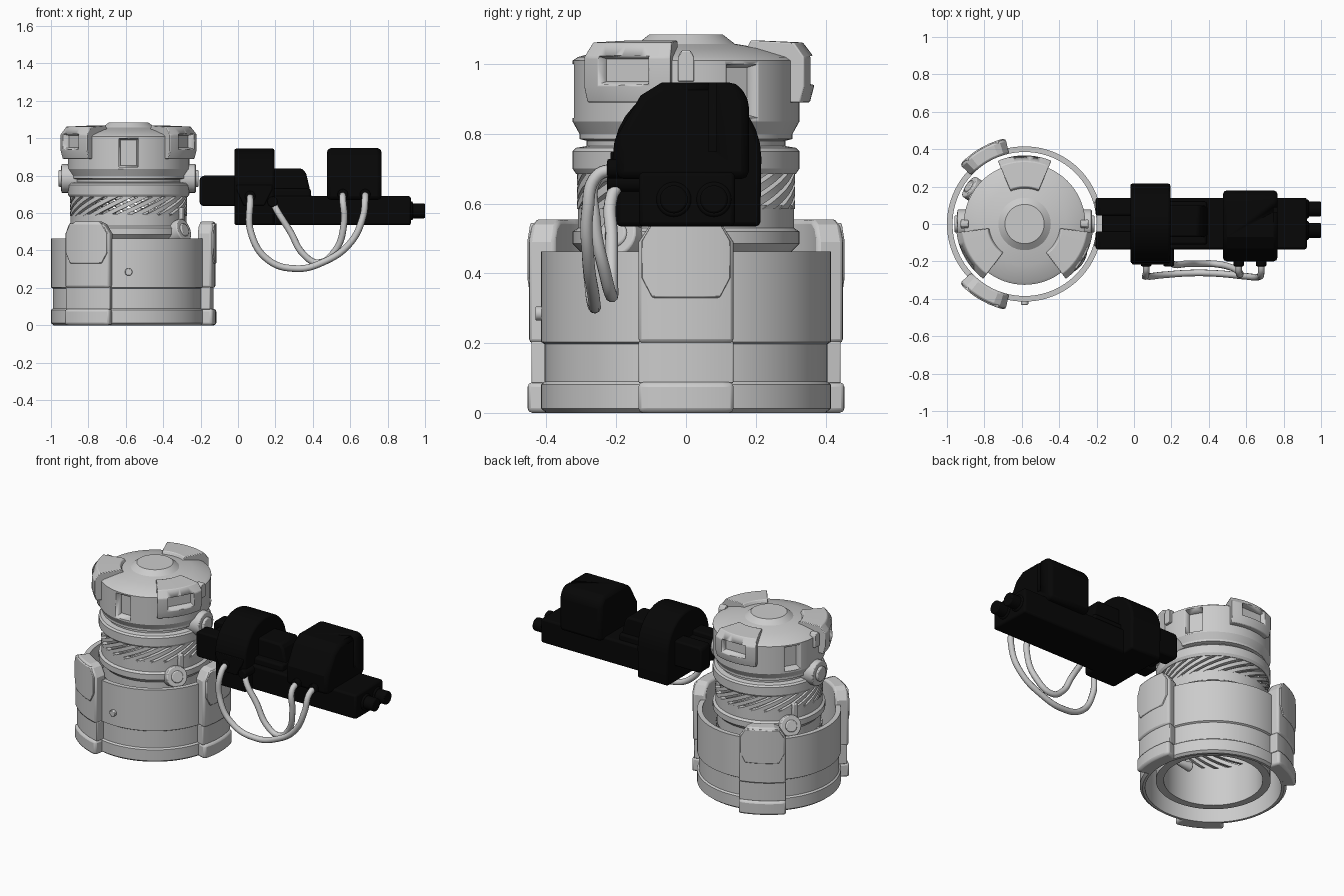
import bpy, bmesh
from math import sin, cos, pi, radians
from mathutils import Vector, Matrix

if "Cube" in bpy.data.objects:
    bpy.data.objects.remove(bpy.data.objects["Cube"])

CX = -0.585                      # turret axis
black = bpy.data.materials.new("gun_black")
black.diffuse_color = (0.002, 0.002, 0.002, 1)
black.use_nodes = True
black.node_tree.nodes["Principled BSDF"].inputs["Base Color"].default_value = black.diffuse_color


def finish(name, bm, mat=None, bevel=0, segs=2):
    bmesh.ops.remove_doubles(bm, verts=bm.verts, dist=1e-5)
    bmesh.ops.recalc_face_normals(bm, faces=bm.faces)
    me = bpy.data.meshes.new(name)
    bm.to_mesh(me)
    bm.free()
    ob = bpy.data.objects.new(name, me)
    bpy.context.collection.objects.link(ob)
    if mat:
        me.materials.append(mat)
    bpy.ops.object.select_all(action='DESELECT')
    ob.select_set(True)
    bpy.context.view_layer.objects.active = ob
    bpy.ops.object.shade_smooth_by_angle(angle=radians(22))
    if bevel:
        m = ob.modifiers.new("bevel", 'BEVEL')
        m.width, m.segments, m.limit_method = bevel, segs, 'ANGLE'
        m.angle_limit = radians(35)
    return ob


def revolve(name, prof, a0=0, a1=360, n=72, bevel=0):
    """Revolve a closed (radius, z) loop about the turret axis."""
    bm = bmesh.new()
    full = a1 - a0 >= 360
    rings = []
    for i in range(n if full else n + 1):
        a = radians(a0 + (a1 - a0) * i / n)
        rings.append([bm.verts.new((CX + r * cos(a), r * sin(a), z)) for r, z in prof])
    for i in range(n):
        p, q = rings[i], rings[(i + 1) % len(rings)]
        for j in range(len(prof)):
            k = (j + 1) % len(prof)
            bm.faces.new((p[j], q[j], q[k], p[k]))
    if not full:
        bm.faces.new(rings[0])
        bm.faces.new(rings[-1])
    return finish(name, bm, bevel=bevel)


def arc_panel(name, ang, r0, r1, stations, bevel):
    """Curved slab; stations are (angle offset, z low, z high)."""
    bm = bmesh.new()
    cols = []
    for off, lo, hi in stations:
        a = radians(ang + off)
        cols.append([bm.verts.new((CX + r * cos(a), r * sin(a), z))
                     for r, z in ((r0, lo), (r1, lo), (r1, hi), (r0, hi))])
    for p, q in zip(cols, cols[1:]):
        for j in range(4):
            bm.faces.new((p[j], p[(j + 1) % 4], q[(j + 1) % 4], q[j]))
    bm.faces.new(cols[0])
    bm.faces.new(cols[-1])
    return finish(name, bm, bevel=bevel)


def prism(name, pts, lo, hi, axis, mat=black, bevel=0.012):
    """Extrude a profile: (y, z) along x, or (x, z) along y."""
    bm = bmesh.new()
    put = (lambda p, t: (t, p[0], p[1])) if axis == 'x' else (lambda p, t: (p[0], t, p[1]))
    f = bm.faces.new([bm.verts.new(put(p, lo)) for p in pts])
    g = bmesh.ops.extrude_face_region(bm, geom=[f])['geom']
    d = Vector(put((0, 0), hi - lo))
    bmesh.ops.translate(bm, vec=d, verts=[v for v in g if isinstance(v, bmesh.types.BMVert)])
    return finish(name, bm, mat, bevel)


def box(name, x0, x1, y0, y1, z0, z1, mat=black, bevel=0.012):
    return prism(name, [(x0, z0), (x1, z0), (x1, z1), (x0, z1)], y0, y1, 'y', mat, bevel)


def rod(name, a, b, r, r2=None, mat=None, bevel=0.006, n=28):
    a, b = Vector(a), Vector(b)
    bm = bmesh.new()
    rot = (b - a).to_track_quat('Z', 'Y').to_matrix().to_4x4()
    bmesh.ops.create_cone(bm, cap_ends=True, segments=n, radius1=r, radius2=r if r2 is None else r2,
                          depth=(b - a).length, matrix=Matrix.Translation((a + b) / 2) @ rot)
    return finish(name, bm, mat, bevel)


def polar(ang, r, z):
    a = radians(ang)
    return Vector((CX + r * cos(a), r * sin(a), z))


def cut_window(target, ang, r_in, w, z0, z1, slope=0.018):
    """Sink a window with sloping walls into a curved wall."""
    bm = bmesh.new()
    a = radians(ang)
    out, side = Vector((cos(a), sin(a), 0)), Vector((-sin(a), cos(a), 0))
    for r, g in ((r_in, 0), (r_in + 0.1, slope * 2)):
        for s, z in ((-1, z0 - g), (1, z0 - g), (1, z1 + g), (-1, z1 + g)):
            bm.verts.new(Vector((CX, 0, z)) + out * r + side * s * (w / 2 + g))
    bmesh.ops.convex_hull(bm, input=bm.verts)
    c = finish("window_cutter", bm)
    c.hide_render = True
    c.hide_set(True)
    m = target.modifiers.new("window", 'BOOLEAN')
    m.object, m.operation, m.solver = c, 'DIFFERENCE', 'EXACT'


def fin_band(name, z0, h, twist, r0, r1, count=24, width=9.5, steps=6):
    """Ring of slanted bars with open slits between them."""
    bm = bmesh.new()
    for k in range(count):
        prev = None
        for s in range(steps + 1):
            a = 360 / count * k + twist * s / steps
            cur = [bm.verts.new(polar(a + o, r, z0 + h * s / steps))
                   for o, r in ((0, r0), (0, r1), (width, r1), (width, r0))]
            if prev:
                for j in range(4):
                    bm.faces.new((prev[j], prev[(j + 1) % 4], cur[(j + 1) % 4], cur[j]))
            prev = cur
    return finish(name, bm)


# ---- base ring and its three armour pads
revolve("base_ring", [(.385, 0), (.40, 0), (.415, .012), (.415, .082), (.405, .09), (.405, .197), (.415, .203),
                      (.415, .463), (.385, .463)], n=96)
H = 17.5
even = [-H + 2 * H * i / 8 for i in range(9)]
for ang in (0, 120, 240):
    arc_panel("pad_foot", ang, .386, .469, [(o, 0, .088) for o in even], .014)
    arc_panel("pad_middle", ang, .39, .455, [(o, .085, .205) for o in even], .004)
    tops = [.49, .54, .555, .555, .555, .555, .555, .54, .49]
    arc_panel("pad_upper", ang, .385, .464, [(o, .2, t) for o, t in zip(even, tops)], .012)
    arc_panel("pad_octagon_plate", ang, .45, .470, [(-16, .39, .49), (-12, .33, .545), (-6, .33, .545), (0, .33, .545),
                                                    (6, .33, .545), (12, .33, .545), (16, .39, .49)], .005)
rod("base_knob", (CX, -.40, .285), (CX, -.432, .285), .02, bevel=.004)
rod("inner_cone", polar(0, .29, .075), polar(0, .17, .075), .012, .03)

# ---- core column: lower tubes, two bands of slanted fins, neck
revolve("core_foot", [(.28, .05), (.325, .05), (.325, .10), (.31, .12), (.31, .29), (.28, .29)])
fin_band("inner_fins", .28, .12, 45, .282, .308)
revolve("lower_core", [(.28, .39), (.30, .39), (.30, .46), (.325, .485), (.325, .52), (.31, .53), (.31, .595), (.28, .595)])
fin_band("slanted_fins", .585, .115, 45, .282, .313)
revolve("neck", [(.27, .685), (.315, .685), (.325, .70), (.325, .75), (.315, .76), (.285, .765), (.285, .78),
                 (.305, .785), (.305, .81), (.27, .81)])

# ---- head with windows, roof cap and three shoulder blocks
head = revolve("head", [(0, .79), (.30, .79), (.325, .835), (.325, 1.01), (.31, 1.02), (.22, 1.045), (.14, 1.058),
                        (.105, 1.085), (0, 1.085)])
for ang in (30, 150, 270):
    cut_window(head, ang, .275, .085, .855, .99, .01)
for ang in (90, 210, 330):
    block = revolve("shoulder_block", [(.30, .89), (.355, .89), (.367, .935), (.367, 1.02), (.335, 1.062), (.20, 1.068),
                                       (.18, 1.03), (.29, 1.0)], ang - 23, ang + 23, 10, .004)
    cut_window(block, ang, .325, .15, .95, 1.015, .012)
for ang in (0, 180):
    arc_panel("head_rib", ang, .30, .342, [(-4, .95, 1.02), (-2, .95, 1.04), (2, .95, 1.04), (4, .95, 1.02)], .004)

# ---- round bosses: level pair on the neck, tilted pair on the lower core
for ang in (0, 180):
    rod("neck_boss", polar(ang, .27, .785), polar(ang, .36, .785), .077)
    rod("neck_boss_hub", polar(ang, .35, .785), polar(ang, .375, .785), .045)
for ang in (-34, 146):
    a, b = polar(ang, .28, .485), polar(ang, .358, .51)
    rod("core_boss", a, b, .064)
    rod("core_boss_hub", b - (b - a) * .1, b + (b - a) * .1, .036)
    arc_panel("core_boss_strut", ang + 7, .29, .33, [(o, .53, .63) for o in (-3, 0, 3)], .006)

# ---- gun: body, link, drum, wedge, magazine box, barrels
box("gun_body", -.02, .925, -.135, .14, .535, .69)
for y0, y1 in ((-.135, -.04), (.045, .14)):
    prism("link_fork", [(-.205, .65), (-.19, .637), (0, .637), (0, .80), (-.19, .80), (-.205, .785)], y0, y1, 'y')
box("link_core", -.17, 0, -.06, .06, .65, .77)
arc = [(.003 + .213 * cos(pi * i / 16), .732 + .213 * sin(pi * i / 16)) for i in range(17)]
prism("gun_drum", arc + [(-.2, .66), (-.2, .535), (.213, .535)], -.02, .195, 'x')
prism("drum_panel", [(-.01, .75), (-.01, .73), (.03, .64), (.14, .64), (.185, .73), (.185, .75)], -.216, -.15, 'y',
      bevel=.004)
prism("gun_wedge", [(.18, .68), (.395, .68), (.365, .81), (.345, .838), (.18, .838)], -.07, .10, 'y')
box("wedge_skirt", .18, .39, -.11, .12, .68, .73)
mag = prism("magazine_box", [(-.2, .67), (.18, .67), (.18, .90), (.145, .947), (-.07, .947), (-.13, .91), (-.2, .79)],
            .475, .768, 'x', bevel=.022)
slot = box("slot_cutter", .745, .80, .065, .087, .75, 1.0, None, 0)
slot.hide_render = True
slot.hide_set(True)
m = mag.modifiers.new("slot", 'BOOLEAN')
m.object, m.solver = slot, 'EXACT'
for y in (-.035, .08):
    rod("barrel", (.90, y, .612), (1.0, y, .612), .04, mat=black)
    rod("barrel_collar", (.90, y, .612), (.935, y, .612), .05, mat=black)

# ---- two hanging cables with black sockets
cables = [
    [(.065, -.20, .69), (.065, -.255, .665), (.068, -.28, .5), (.16, -.272, .35), (.31, -.262, .303),
     (.45, -.265, .335), (.6, -.28, .44), (.668, -.282, .58), (.68, -.255, .68), (.68, -.19, .70)],
    [(.185, -.19, .66), (.205, -.213, .62), (.28, -.213, .5), (.35, -.213, .38), (.43, -.213, .335),
     (.52, -.232, .4), (.567, -.262, .55), (.56, -.255, .675), (.56, -.19, .70)]]
for pts in cables:
    cu = bpy.data.curves.new("cable", 'CURVE')
    cu.dimensions, cu.bevel_depth, cu.bevel_resolution, cu.resolution_u = '3D', .018, 3, 8
    cu.use_fill_caps = True
    sp = cu.splines.new('BEZIER')
    sp.bezier_points.add(len(pts) - 1)
    for bp, p in zip(sp.bezier_points, pts):
        bp.co = p
        bp.handle_left_type = bp.handle_right_type = 'AUTO'
    bpy.context.collection.objects.link(bpy.data.objects.new("cable", cu))
    for x, y, z in (pts[0], pts[-1]):
        rod("cable_socket", (x, -.12, z), (x, -.226, z), .028, mat=black)
